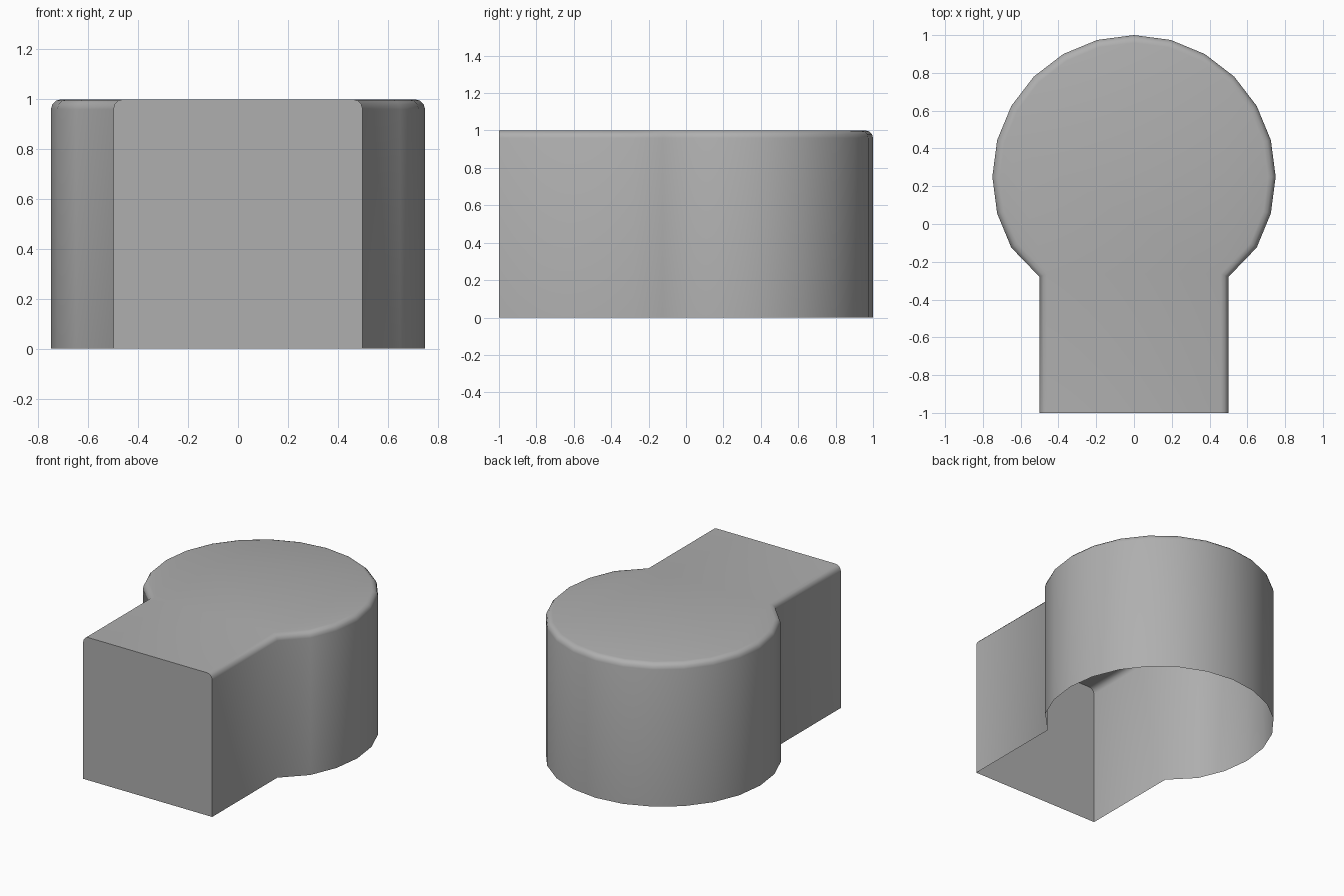
import bpy, bmesh, math

if "Cube" in bpy.data.objects:
    bpy.data.objects.remove(bpy.data.objects["Cube"])

# Keyhole outline: 24-sided round part plus a square-ended neck
R, CY, W = 0.75, 0.25, 0.5
outline = [(R * math.cos(math.radians(a)), CY + R * math.sin(math.radians(a)))
           for a in range(-30, 211, 15)]
outline += [(-W, -0.28), (-W, -1.0), (W, -1.0), (W, -0.28)]

# Open-bottomed shell: walls and top only
bm = bmesh.new()
low = [bm.verts.new((x, y, 0)) for x, y in outline]
high = [bm.verts.new((x, y, 1)) for x, y in outline]
n = len(outline)
for i in range(n):
    j = (i + 1) % n
    bm.faces.new((low[i], low[j], high[j], high[i]))
top = bm.faces.new(high)
bm.normal_update()

# Round the top rim everywhere except along the flat front end
rim = [e for e in top.edges if not all(v.co.y < -0.99 for v in e.verts)]
bmesh.ops.bevel(bm, geom=rim, offset=0.04, offset_type='OFFSET', segments=3,
                profile=0.5, affect='EDGES', clamp_overlap=True)

mesh = bpy.data.meshes.new("keyhole_shell")
bm.to_mesh(mesh)
bm.free()
shell = bpy.data.objects.new("keyhole_shell", mesh)
bpy.context.collection.objects.link(shell)

# Mid-grey colour
grey = bpy.data.materials.new("mid_grey")
grey.diffuse_color = (0.43, 0.43, 0.43, 1)
grey.use_nodes = True
grey.node_tree.nodes["Principled BSDF"].inputs["Base Color"].default_value = grey.diffuse_color
mesh.materials.append(grey)

# Smooth sides and rim, sharp front end
bpy.context.view_layer.objects.active = shell
shell.select_set(True)
bpy.ops.object.shade_smooth_by_angle(angle=math.radians(60))
